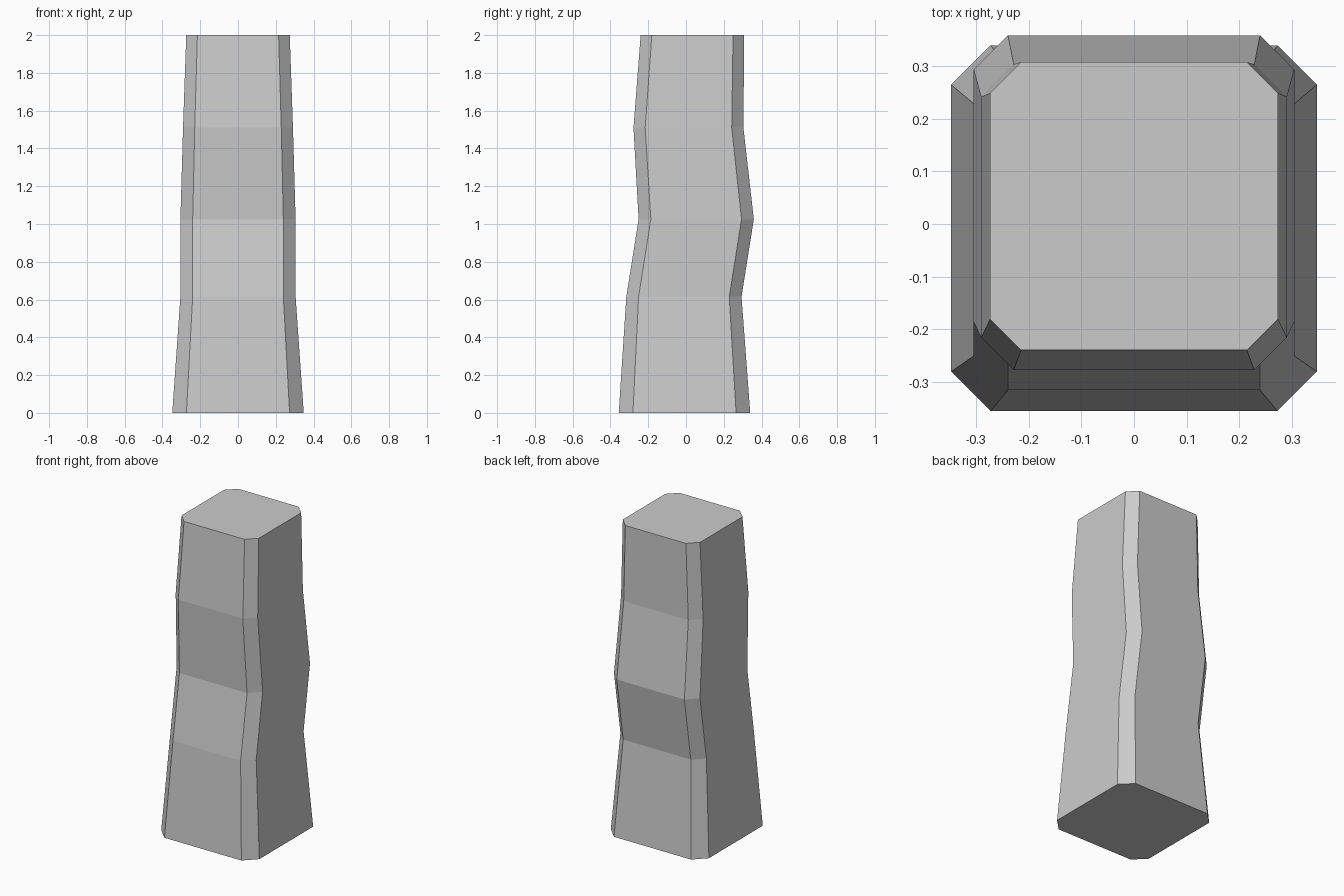
import bpy, bmesh

if "Cube" in bpy.data.objects:
    bpy.data.objects.remove(bpy.data.objects["Cube"])

# Cross-sections of the pillar: height, half width, y offset, corner chamfer
SECTIONS = [
    (0.00, 0.348, -0.008, 0.075),
    (0.615, 0.305, -0.011, 0.065),
    (1.025, 0.305, 0.054, 0.065),
    (1.51, 0.291, 0.013, 0.062),
    (2.00, 0.274, 0.034, 0.059),
]


def chamfered_square(bm, z, h, cy, c):
    """Ring of eight vertices, counter-clockwise from above."""
    i = h - c
    pts = [(h, -i), (h, i), (i, h), (-i, h), (-h, i), (-h, -i), (-i, -h), (i, -h)]
    return [bm.verts.new((x, y + cy, z)) for x, y in pts]


# Wavy, tapering stone pillar lofted through the sections
bm = bmesh.new()
rings = [chamfered_square(bm, *s) for s in SECTIONS]
for low, high in zip(rings, rings[1:]):
    for k in range(8):
        n = (k + 1) % 8
        bm.faces.new((low[k], low[n], high[n], high[k]))
bm.faces.new(rings[0][::-1])
bm.faces.new(rings[-1])
bmesh.ops.recalc_face_normals(bm, faces=bm.faces)

mesh = bpy.data.meshes.new("pillar")
bm.to_mesh(mesh)
bm.free()
pillar = bpy.data.objects.new("pillar", mesh)
bpy.context.collection.objects.link(pillar)
